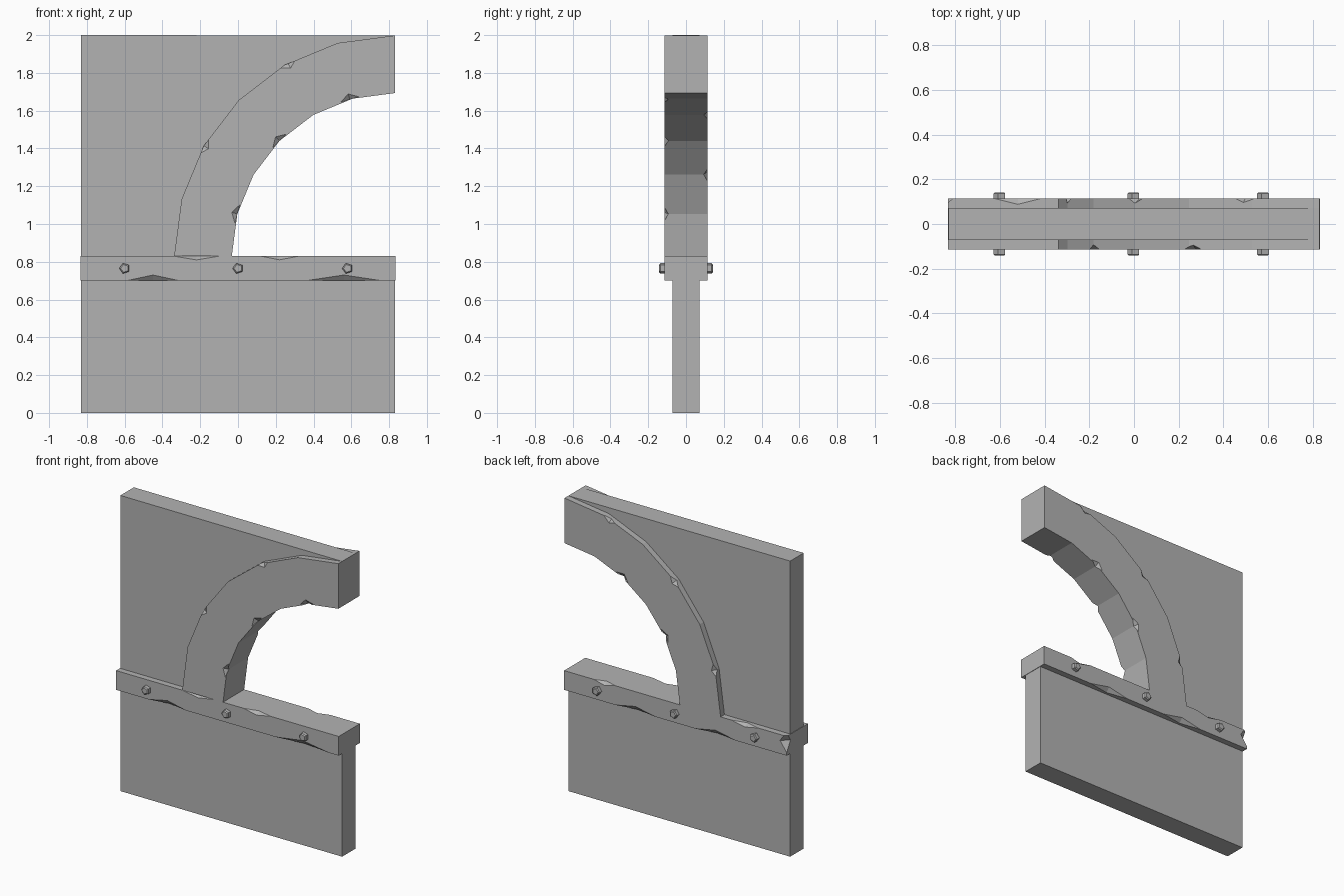
import bpy, bmesh, math
from mathutils import Vector, Matrix

old = bpy.data.objects.get("Cube")
if old:
    bpy.data.objects.remove(old, do_unlink=True)

W, PANEL, TRIM = 0.83, 0.072, 0.113      # half width, half thicknesses
BEAM_LOW, BEAM_TOP, TOP = 0.70, 0.83, 2.0
INNER, OUTER = 0.863, 1.168              # arch radii around (W, BEAM_TOP)

grey = bpy.data.materials.new("stone_grey")
grey.use_nodes = True
colour = (0.45, 0.45, 0.45, 1)
grey.diffuse_color = colour
grey.node_tree.nodes["Principled BSDF"].inputs["Base Color"].default_value = colour


def make(name, bm):
    bmesh.ops.recalc_face_normals(bm, faces=bm.faces)
    mesh = bpy.data.meshes.new(name)
    bm.to_mesh(mesh)
    bm.free()
    mesh.materials.append(grey)
    ob = bpy.data.objects.new(name, mesh)
    bpy.context.collection.objects.link(ob)
    return ob


def slab(name, outline, half):
    """Extrude an x-z outline to both sides of y = 0."""
    bm = bmesh.new()
    face = bm.faces.new([bm.verts.new((x, -half, z)) for x, z in outline])
    side = bmesh.ops.extrude_face_region(bm, geom=[face])["geom"]
    verts = [v for v in side if isinstance(v, bmesh.types.BMVert)]
    bmesh.ops.translate(bm, verts=verts, vec=(0, 2 * half, 0))
    return make(name, bm)


def arc(radius, degrees):
    a = math.radians(degrees)
    return W - radius * math.cos(a), BEAM_TOP + radius * math.sin(a)


def chip(bm, p, along, in1, in2, length, d1, d2):
    """Add a wedge that nicks an edge at p, reaching d1 and d2 into its two faces."""
    p, t, a, b = Vector(p), Vector(along), Vector(in1), Vector(in2)
    pts = [p - t * length, p + t * length, p + a * d1, p + b * d2, p - (a + b) * 0.04]
    verts = [bm.verts.new(v) for v in pts]
    bmesh.ops.convex_hull(bm, input=verts)


def carve(ob, bm):
    cutter = make(ob.name + "_chip_cutter", bm)
    cutter.hide_render = True
    cutter.hide_viewport = True
    mod = ob.modifiers.new("chips", "BOOLEAN")
    mod.operation = "DIFFERENCE"
    mod.solver = "EXACT"
    mod.object = cutter


# Lower panel and the spandrel panel that follows the arch
slab("lower_panel", [(-W, 0), (W, 0), (W, 0.8), (-W, 0.8)], PANEL)
steps = range(0, 91, 15)
outer = [arc(OUTER, d) for d in steps]
inner = [arc(INNER, d) for d in steps]
slab("upper_panel", [(-W, 0.78), (outer[0][0], 0.78)] + outer + [(-W, TOP)], PANEL)

# Half arch with worn edges
arch = slab("arch", outer + inner[::-1], TRIM)
cuts = bmesh.new()
for radius, sign, side, spots in (
        (INNER, -1, -1, (15, 45, 74)), (INNER, -1, 1, (30, 60)),
        (OUTER, 1, -1, (30, 61)), (OUTER, 1, 1, (15, 45, 73))):
    for d in spots:
        x, z = arc(radius, d)
        a = math.radians(d)
        radial = Vector((math.cos(a), 0, -math.sin(a))) * sign
        tangent = (math.sin(a), 0, math.cos(a))
        chip(cuts, (x, side * TRIM, z), tangent, radial, (0, -side, 0), 0.05, 0.03, 0.02)
carve(arch, cuts)

# Cross beam with worn edges
E = W + 0.003
beam = slab("beam", [(-E, BEAM_LOW), (E, BEAM_LOW), (E, BEAM_TOP), (-E, BEAM_TOP)], TRIM)
cuts = bmesh.new()
for x, side, up, length, depth in (
        (-0.22, -1, 1, 0.12, 0.02), (0.22, -1, 1, 0.1, 0.02),
        (-0.45, -1, -1, 0.14, 0.03), (0.56, -1, -1, 0.2, 0.03),
        (-0.52, 1, 1, 0.1, 0.02), (0.53, 1, 1, 0.08, 0.02),
        (-0.3, 1, -1, 0.15, 0.03), (0.3, 1, -1, 0.15, 0.03)):
    z = BEAM_TOP if up > 0 else BEAM_LOW
    chip(cuts, (x, side * TRIM, z), (1, 0, 0), (0, 0, -up), (0, -side, 0), length, depth, 0.025)
# broken corner at the back
chip(cuts, (-E, TRIM, 0.79), (0, 0, 1), (1, 0, 0), (0, -1, 0), 0.07, 0.05, 0.04)
carve(beam, cuts)

# Five-sided pegs through the beam
for name, x in (("right", -0.6), ("middle", 0.0), ("left", 0.58)):
    bm = bmesh.new()
    bmesh.ops.create_cone(bm, cap_ends=True, segments=5, radius1=0.029, radius2=0.029, depth=0.284,
                          matrix=Matrix.Translation((x, 0, 0.765)) @ Matrix.Rotation(math.pi / 2, 4, "X")
                          @ Matrix.Rotation(math.pi / 2, 4, "Z"))
    rims = [e for e in bm.edges if abs(e.verts[0].co.y - e.verts[1].co.y) < 0.01]
    bmesh.ops.bevel(bm, geom=rims, offset=0.006, segments=1, affect="EDGES")
    make(name + "_peg", bm)
